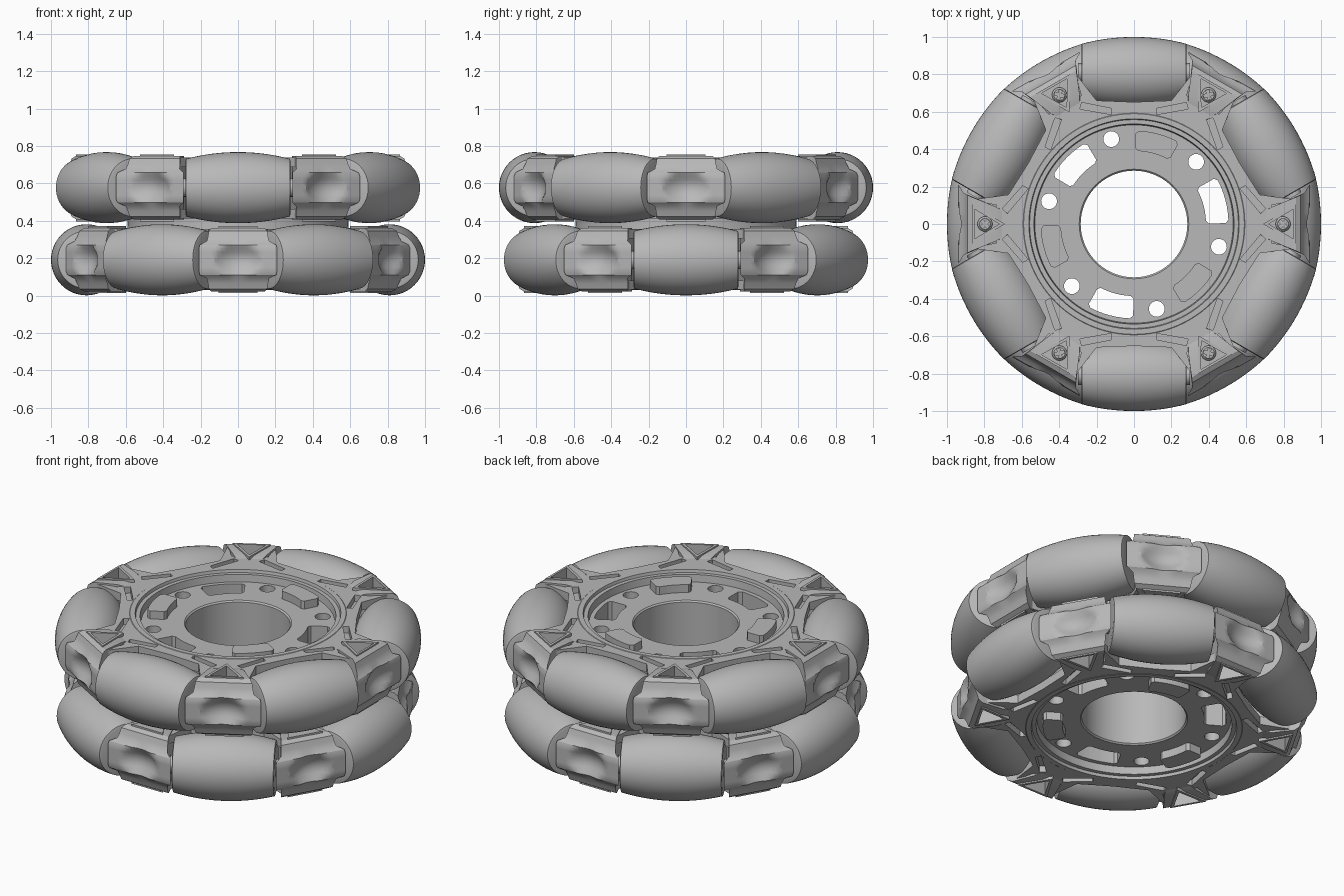
import bpy, bmesh
from math import sin, cos, pi, radians, sqrt
from mathutils import Matrix, Vector

if "Cube" in bpy.data.objects:
    bpy.data.objects.remove(bpy.data.objects["Cube"])

grey = bpy.data.materials.new("plain_grey")
grey.use_nodes = True
COLOUR = (0.48, 0.48, 0.48, 1)
grey.diffuse_color = COLOUR
grey.node_tree.nodes["Principled BSDF"].inputs["Base Color"].default_value = COLOUR


def make(name, bm):
    bmesh.ops.recalc_face_normals(bm, faces=bm.faces)
    mesh = bpy.data.meshes.new(name)
    bm.to_mesh(mesh)
    bm.free()
    mesh.materials.append(grey)
    obj = bpy.data.objects.new(name, mesh)
    bpy.context.collection.objects.link(obj)
    return obj


def loft(name, rings, closed=False):
    """Skin closed rings; join last to first, or cap both ends."""
    bm = bmesh.new()
    vs = [[bm.verts.new(p) for p in ring] for ring in rings]
    n = len(vs[0])
    pairs = list(zip(vs, vs[1:])) + ([(vs[-1], vs[0])] if closed else [])
    for a, b in pairs:
        for i in range(n):
            j = (i + 1) % n
            bm.faces.new((a[i], a[j], b[j], b[i]))
    if not closed:
        bm.faces.new(vs[0])
        bm.faces.new(vs[-1])
    return make(name, bm)


def ring_at(pts, z):
    return [(x, y, z) for x, y in pts]


def prism(name, pts, z0, z1):
    return loft(name, [ring_at(pts, z0), ring_at(pts, z1)])


def turn(pts, deg):
    c, s = cos(radians(deg)), sin(radians(deg))
    return [(x * c - y * s, x * s + y * c) for x, y in pts]


def circle(x, y, r, n=32):
    return [(x + r * cos(2 * pi * i / n), y + r * sin(2 * pi * i / n)) for i in range(n)]


def lathe(name, profile, n=96):
    rings = [[(r * cos(a), r * sin(a), z) for r, z in profile]
             for a in (2 * pi * i / n for i in range(n))]
    return loft(name, rings, closed=True)


def arc_slot(deg, grow=0.0):
    """Curved slot outline with clipped corners."""
    r0, r1, w = 0.385 - grow, 0.505 + grow, 14.5 + grow * 100
    pts = []
    for r, rc, way in ((r1, r1 - 0.015, 1), (r0, r0 + 0.015, -1)):
        row = [(rc, -w)] + [(r, -w + 2 + (2 * w - 4) * i / 6) for i in range(7)] + [(rc, w)]
        pts += row[::way]
    return [(r * cos(radians(a + deg)), r * sin(radians(a + deg))) for r, a in pts]


def cut(obj, cutters):
    for c in cutters:
        c.hide_render = True
        mod = obj.modifiers.new("cut", "BOOLEAN")
        mod.operation, mod.solver, mod.object = "DIFFERENCE", "EXACT", c
    bpy.context.view_layer.update()
    deps = bpy.context.evaluated_depsgraph_get()
    mesh = bpy.data.meshes.new_from_object(obj.evaluated_get(deps))
    obj.modifiers.clear()
    obj.data = mesh
    for c in cutters:
        bpy.data.objects.remove(c)


SIXTH = range(0, 360, 60)
TRI = [(0.69, 0), (0.865, -0.105), (0.865, 0.105)]
TRI_IN = [(0.72, 0), (0.852, -0.079), (0.852, 0.079)]
POCKET = [(0.585, 0.12), (0.618, 0.12), (0.65, 0.28), (0.615, 0.29)]


def pockets():
    return [prism("pocket", turn([(x, s * y) for x, y in POCKET], a + 30), 0.122, 0.3)
            for a in SIXTH for s in (-1, 1)]


# hub: lathed body with a recessed floor, drilled and slotted
hub = lathe("hub", [(0.285, -0.193), (0.59, -0.193), (0.60, 0.155), (0.59, 0.162), (0.562, 0.162),
                    (0.558, 0.145), (0.535, 0.145), (0.53, 0.102), (0.293, 0.102), (0.285, 0.094)])
drills = [prism("drill", turn(circle(0.47, 0, 0.042), 45 + a), -0.3, 0.3) for a in SIXTH]
drills += [prism("slot", arc_slot(a), -0.3, 0.3) for a in (15, 135, 255)]
cut(hub, drills + pockets())
parts = [(hub, [0])]

# raised blocks on the hub floor
boss = prism("hub_block", arc_slot(75, -0.006), 0.09, 0.15)
parts.append((boss, [0, 120, 240]))

# star shaped plates that carry the brackets
half = [(0.865, 0.13), (0.735, 0.1)]
star = []
for a in SIXTH:
    arm = [(x, -y) for x, y in half] + half[::-1]
    edge = [(0.66, -0.2), (0.652, 0), (0.66, 0.2)]
    star += turn(arm, a) + turn(edge, a + 30)
upper = prism("upper_star_plate", star, 0.11, 0.16)
lower = prism("lower_star_plate", star, -0.165, -0.115)
wells = [prism("well", turn(TRI_IN, a), 0.06, 0.3) for a in SIXTH]
cut(upper, [prism("bore", circle(0, 0, 0.57, 96), 0, 0.3)] + pockets() + wells)
cut(lower, [prism("bore", circle(0, 0, 0.57, 96), -0.3, 0)])
parts += [(upper, [0]), (lower, [0])]

# bracket: wedge between two rollers with a hollow outside and stepped-in shoulders
top = [(0.56, 0.12), (0.66, 0.12), (0.69, 0.155), (0.74, 0.17), (0.865, 0.17), (0.89, 0.155),
       (0.9, 0.125), (0.912, 0.1), (0.935, 0.08), (0.942, 0.06), (0.942, 0.04), (0.942, 0.02)]
profile = top + [(0.942, 0)] + [(u, -w) for u, w in top[::-1]]
rings = []
for i in range(-10, 11):
    t = i / 10
    ring = []
    for u, w in profile:
        v = t * max(0.05, 0.075 + (u - 0.71) * 0.577)
        if abs(w) > 0.09 and u > 0.75:
            v *= 0.87
        if u > 0.92:
            u -= 0.05 * max(0, 1 - (t / 0.6) ** 2 - (w / 0.09) ** 2)
        ring.append((u, v, w))
    rings.append(ring)
bracket = loft("bracket", rings)
cut(bracket, [prism("well", TRI_IN, 0.06, 0.3)])
parts.append((bracket, SIXTH))

# triangular rims around deep wells, and plain feet on the inner face
rim = loft("triangle_rim", [ring_at(TRI, 0.055), ring_at(TRI, 0.178),
                            ring_at(TRI_IN, 0.178), ring_at(TRI_IN, 0.07)])
foot = prism("triangle_foot", TRI, -0.18, -0.12)
parts += [(rim, SIXTH), (foot, SIXTH)]

# cross head screws
SX = 0.797
screw = loft("screw", [ring_at(circle(SX, 0, r), z)
                       for r, z in ((0.04, 0.06), (0.04, 0.09), (0.03, 0.1))])
bar = [(-0.026, -0.008), (0.026, -0.008), (0.026, 0.008), (-0.026, 0.008)]
cut(screw, [prism("cross", [(x + SX, y) for x, y in turn(bar, d)], 0.085, 0.2) for d in (45, 135)])
parts.append((screw, SIXTH))

# barrel rollers, bulged so that together they form one round rim
AXIS, L = 0.81, 0.277
stations = [(L * k / 10, sqrt(1 - (0.96 * L * k / 10) ** 2) - AXIS) for k in range(-10, 11)]
stations = [(-L - 0.004, 0.14)] + stations + [(L + 0.004, 0.14)]
roller = loft("roller", [[(AXIS + y, x, z) for y, z in circle(0, 0, r, 48)] for x, r in stations])
axle = loft("axle", [[(AXIS + y, x, z) for y, z in circle(0, 0, 0.05, 16)] for x in (-0.3, 0.3)])
parts += [(roller, range(30, 390, 60)), (axle, range(30, 390, 60))]

# two layers: the lower one is the upper one flipped over
MID, OFF = 0.384, 0.193
flip = Matrix.Rotation(pi, 4, Vector((cos(radians(15)), sin(radians(15)), 0)))
layers = {"upper": Matrix.Translation((0, 0, MID + OFF)),
          "lower": Matrix.Translation((0, 0, MID - OFF)) @ flip}
for obj, angles in parts:
    obj.data.shade_smooth()
    obj.data.set_sharp_from_angle(angle=radians(28))
    base = obj.name
    for layer, place in layers.items():
        for k, a in enumerate(angles):
            part = bpy.data.objects.new(f"{layer}_layer_{base}_{k + 1}", obj.data)
            bpy.context.collection.objects.link(part)
            part.matrix_world = place @ Matrix.Rotation(radians(a), 4, "Z")
    bpy.data.objects.remove(obj)
